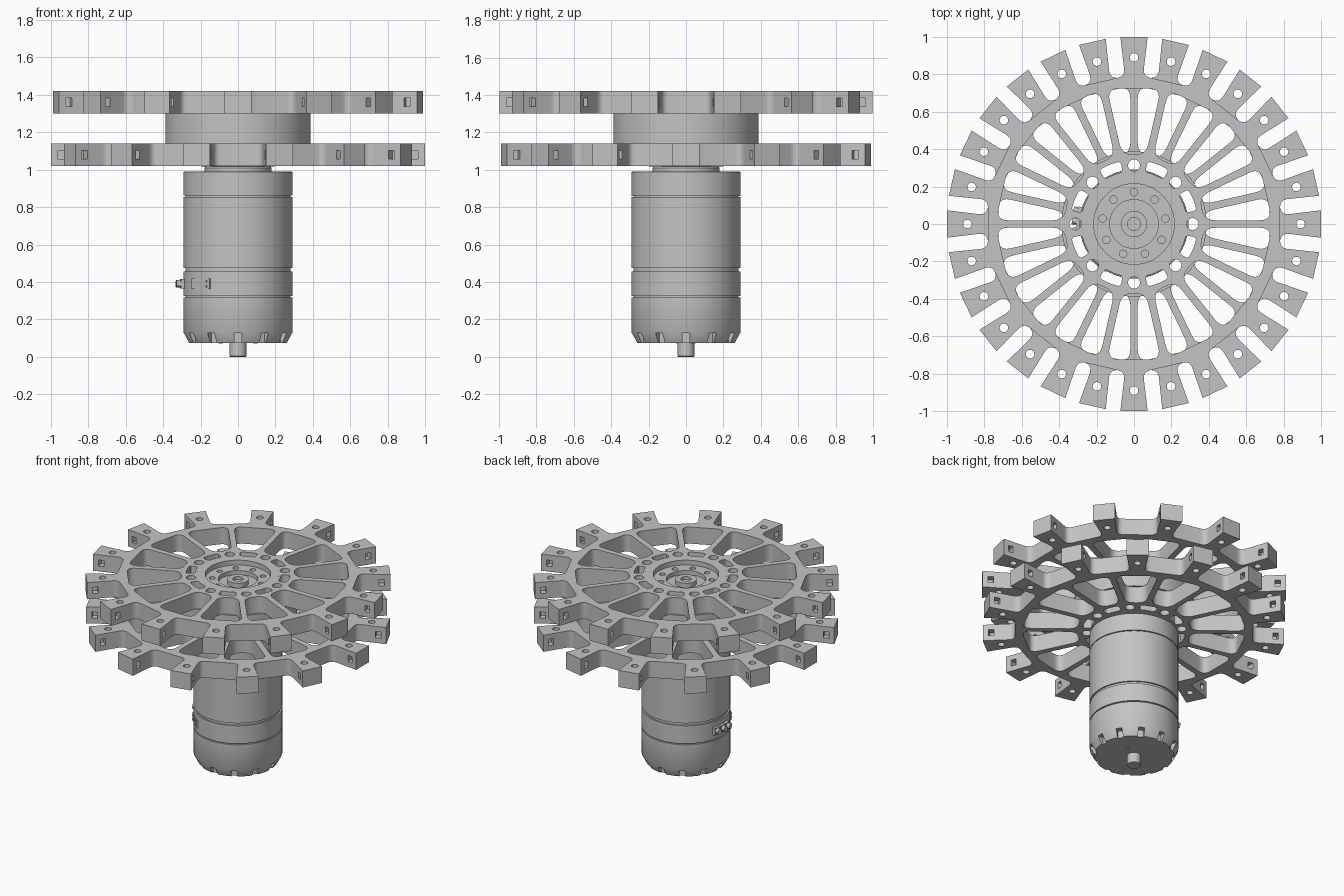
import bpy, bmesh
from math import pi, sin, cos, tau, radians
from mathutils import Vector, Matrix

cube = bpy.data.objects.get("Cube")
if cube:
    bpy.data.objects.remove(cube, do_unlink=True)

grey = bpy.data.materials.new("light_grey")
grey.use_nodes = True
grey.diffuse_color = (0.55, 0.55, 0.55, 1)
grey.node_tree.nodes["Principled BSDF"].inputs["Base Color"].default_value = (0.55, 0.55, 0.55, 1)

TEETH = 14
STEP = tau / TEETH


def polar(r, a):
    return Vector((r * cos(a), r * sin(a)))


def finish(obj):
    obj.data.materials.clear()
    obj.data.materials.append(grey)
    bpy.ops.object.select_all(action='DESELECT')
    obj.select_set(True)
    bpy.context.view_layer.objects.active = obj
    bpy.ops.object.shade_smooth_by_angle(angle=radians(30))
    return obj


def from_bmesh(name, bm):
    bmesh.ops.recalc_face_normals(bm, faces=bm.faces)
    mesh = bpy.data.meshes.new(name)
    bm.to_mesh(mesh)
    bm.free()
    obj = bpy.data.objects.new(name, mesh)
    bpy.context.collection.objects.link(obj)
    return obj


def lathe(name, profile, steps=72):
    """Spin a closed (radius, height) profile around the z axis."""
    bm = bmesh.new()
    vs = [bm.verts.new((r, 0, z)) for r, z in profile]
    edges = [bm.edges.new((vs[i], vs[(i + 1) % len(vs)])) for i in range(len(vs))]
    bmesh.ops.spin(bm, geom=vs + edges, axis=(0, 0, 1), cent=(0, 0, 0), angle=tau, steps=steps)
    bmesh.ops.remove_doubles(bm, verts=bm.verts, dist=1e-4)
    bmesh.ops.dissolve_degenerate(bm, edges=bm.edges, dist=1e-5)
    return finish(from_bmesh(name, bm))


def cut(obj, bm):
    """Subtract the solids in bm from obj."""
    tool = from_bmesh(obj.name + "_cutter", bm)
    tool.hide_render = True
    mod = obj.modifiers.new("cut", 'BOOLEAN')
    mod.operation, mod.solver, mod.object = 'DIFFERENCE', 'EXACT', tool
    bpy.context.view_layer.objects.active = obj
    bpy.ops.object.modifier_apply(modifier=mod.name)
    bpy.data.objects.remove(tool, do_unlink=True)
    return finish(obj)


def add_box(bm, size, loc, a):
    m = Matrix.Rotation(a, 4, 'Z') @ Matrix.Translation(loc) @ Matrix.Diagonal((*size, 1))
    bmesh.ops.create_cube(bm, size=1, matrix=m)


def add_rod(bm, r, depth, matrix, sides=20):
    bmesh.ops.create_cone(bm, cap_ends=True, segments=sides, radius1=r, radius2=r,
                          depth=depth, matrix=matrix)


def rounded(corners, seg=6):
    """Round each (point, radius) corner of a closed outline."""
    out = []
    for i, (p, r) in enumerate(corners):
        if r == 0:
            out.append(p)
            continue
        a = p + (corners[i - 1][0] - p).normalized() * r
        b = p + (corners[(i + 1) % len(corners)][0] - p).normalized() * r
        for k in range(seg + 1):
            t = k / seg
            out.append(a * (1 - t) ** 2 + p * 2 * t * (1 - t) + b * t * t)
    return out


def circle(r, centre=Vector((0, 0)), n=24):
    return [centre + polar(r, tau * i / n) for i in range(n)]


def plate(name, outlines, z0, z1):
    """Extrude an outline with holes into a flat plate."""
    cu = bpy.data.curves.new(name, 'CURVE')
    cu.dimensions, cu.fill_mode, cu.extrude = '2D', 'BOTH', (z1 - z0) / 2
    for pts in outlines:
        s = cu.splines.new('POLY')
        s.points.add(len(pts) - 1)
        for p, q in zip(s.points, pts):
            p.co = (q.x, q.y, 0, 1)
        s.use_cyclic_u = True
    tmp = bpy.data.objects.new(name, cu)
    bpy.context.collection.objects.link(tmp)
    bpy.context.view_layer.update()
    mesh = bpy.data.meshes.new_from_object(tmp.evaluated_get(bpy.context.evaluated_depsgraph_get()))
    bpy.data.objects.remove(tmp, do_unlink=True)
    bm = bmesh.new()
    bm.from_mesh(mesh)
    bmesh.ops.remove_doubles(bm, verts=bm.verts, dist=1e-5)
    bmesh.ops.translate(bm, verts=bm.verts, vec=(0, 0, (z0 + z1) / 2))
    return finish(from_bmesh(name, bm))


def wheel(name, z0, z1, start, bore):
    rim, holes = [], [circle(bore, n=64)]
    for i in range(TEETH):
        a = start + i * STEP
        u, v = polar(1, a), polar(1, a + pi / 2)
        # flared tooth with rounded roots, and its vertical bolt hole
        rim += [(u * 0.79 - v * 0.048, 0.04), (u * 0.998 - v * 0.073, 0),
                (u * 0.998 + v * 0.073, 0), (u * 0.79 + v * 0.048, 0.04)]
        holes.append(circle(0.023, u * 0.89, 16))
        # window behind each tooth, between two spokes
        win = []
        for r, sign, fillet in ((0.378, -1, 0.055), (0.738, -1, 0.065),
                                (0.738, 1, 0.065), (0.378, 1, 0.055)):
            win.append((polar(r, a + sign * (STEP / 2 - 0.02 / r)), fillet))
        holes.append(rounded(win))
    # alternating round holes and curved slots around the hub
    for i in range(8):
        a = pi / 2 + i * tau / 8
        holes.append(circle(0.032, polar(0.313, a), 20))
        b, w = a + pi / 8, 0.18
        arc = [polar(0.342, b - w + w * k / 3) for k in range(7)]
        arc += [polar(0.284, b + w - w * k / 3) for k in range(7)]
        ends = (0, 6, 7, 13)
        holes.append(rounded([(p, 0.018 if k in ends else 0) for k, p in enumerate(arc)], 3))
    obj = plate(name, [rounded(rim)] + holes, z0, z1)
    # square nut pockets in both sides of each tooth
    bm = bmesh.new()
    for i in range(TEETH):
        for side in (-1, 1):
            add_box(bm, (0.036, 0.16, 0.045), (0.943, side * 0.1, (z0 + z1) / 2), start + i * STEP)
    return cut(obj, bm)


# Two toothed wheels, half a tooth apart, with a tube between them
wheel("lower_wheel", 1.02, 1.14, 0, 0.21)
wheel("upper_wheel", 1.30, 1.42, STEP / 2, 0.27)
lathe("wheel_spacer", [(0.36, 1.14), (0.388, 1.14), (0.388, 1.30), (0.36, 1.30)])

# Recessed hub with a ring of screw holes
hub = lathe("upper_hub", [(0, 1.14), (0.27, 1.14), (0.27, 1.42), (0.215, 1.42), (0.215, 1.385),
                          (0.13, 1.385), (0.13, 1.355), (0.07, 1.355), (0.07, 1.385),
                          (0.035, 1.385), (0.035, 1.365), (0, 1.365)])
bm = bmesh.new()
for i in range(9):
    p = polar(0.17, pi / 2 + i * tau / 9)
    add_rod(bm, 0.02, 0.1, Matrix.Translation((p.x, p.y, 1.385)), 16)
cut(hub, bm)
lathe("lower_hub", [(0, 1.0), (0.21, 1.02), (0.21, 1.14), (0, 1.14)])

# Motor body with grooves and a chamfered base
R = 0.291
body = [(0, 0.075), (0.262, 0.075), (R, 0.13)]
for z, g in ((0.322, 0.004), (0.465, 0.009), (0.858, 0.003)):
    body += [(R, z - g), (R - 0.01, z - g), (R - 0.01, z + g), (R, z + g)]
body += [(R, 0.987), (R - 0.003, 0.99), (0, 0.99)]
motor = lathe("motor_body", body, 96)
bm = bmesh.new()
for i in range(12):
    add_box(bm, (0.06, 0.04, 0.09), (0.28, 0, 0.082), pi / 2 + i * tau / 12)
cut(motor, bm)
lathe("motor_collar", [(0, 0.985), (0.18, 0.985), (0.18, 1.01), (0.17, 1.022), (0, 1.022)])
lathe("motor_shaft", [(0, 0), (0.042, 0), (0.045, 0.004), (0.045, 0.08), (0, 0.08)], 32)

# Small screw heads almost flush with the base
bm = bmesh.new()
for a in (0.4, 0.4 + pi):
    p = polar(0.1, a)
    add_rod(bm, 0.012, 0.02, Matrix.Translation((p.x, p.y, 0.082)), 12)
finish(from_bmesh("base_screws", bm))

# Cable sockets on the side of the motor
bm = bmesh.new()
for deg in (167, 177, 187):
    a = radians(deg)
    add_box(bm, (0.03, 0.05, 0.05), (0.295, 0, 0.39), a)
    m = Matrix.Rotation(a, 4, 'Z') @ Matrix.Translation((0.31, 0, 0.39)) @ Matrix.Rotation(pi / 2, 4, 'Y')
    add_rod(bm, 0.02, 0.045, m, 12)
finish(from_bmesh("cable_sockets", bm))
bm = bmesh.new()
add_box(bm, (0.02, 0.13, 0.055), (0.283, 0, 0.39), radians(227))
for dz in (-0.014, 0.014):
    add_box(bm, (0.02, 0.09, 0.01), (0.288, 0, 0.39 + dz), radians(227))
finish(from_bmesh("signal_port", bm))
